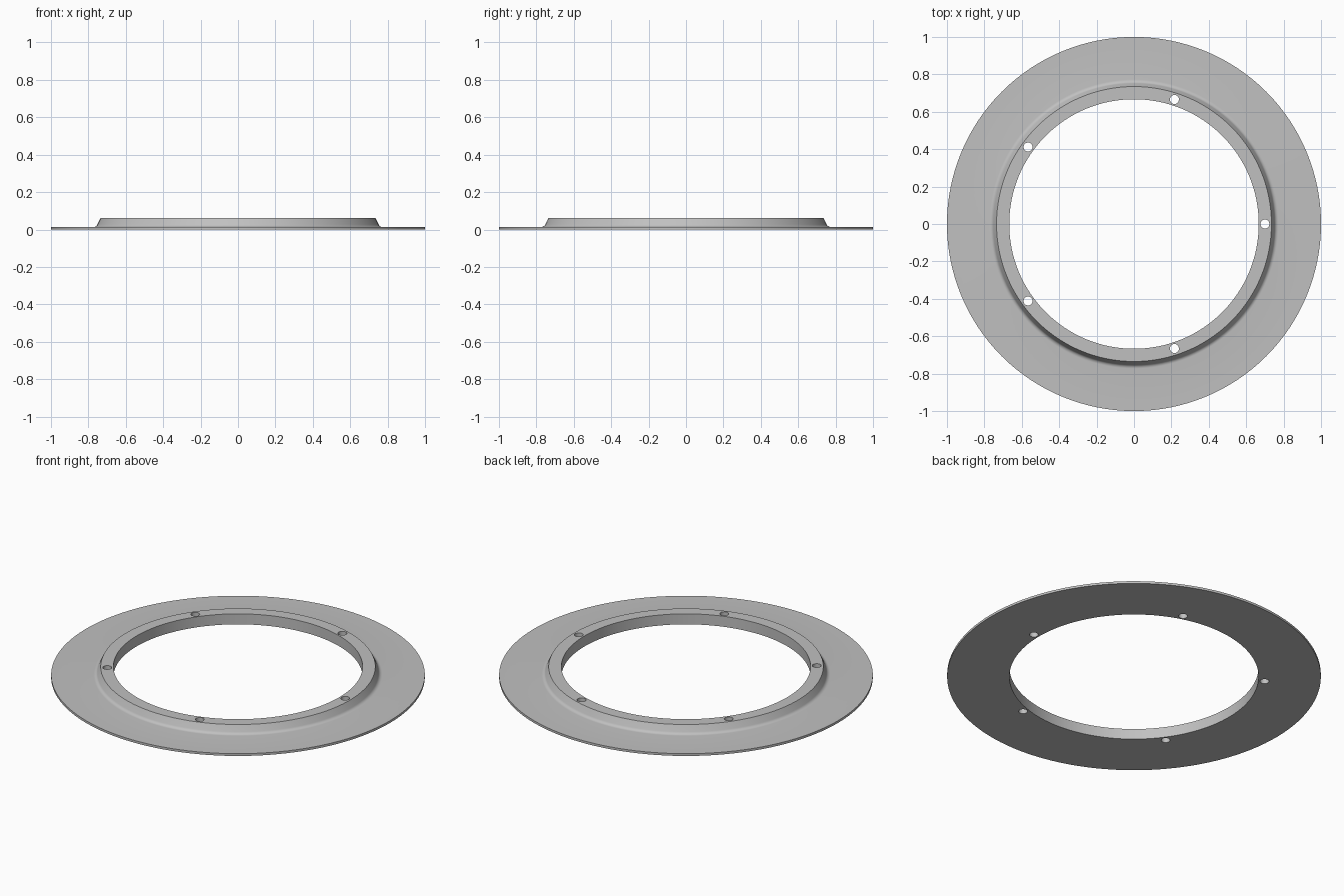
import bpy, bmesh, math

if "Cube" in bpy.data.objects:
    bpy.data.objects.remove(bpy.data.objects["Cube"])

SEG = 128
HOLES = 5

metal = bpy.data.materials.new("grey metal")
metal.diffuse_color = (0.53, 0.53, 0.53, 1)
metal.use_nodes = True
metal.node_tree.nodes["Principled BSDF"].inputs["Base Color"].default_value = metal.diffuse_color

# Closed cross-section (radius, height): bore, raised rim, sloped shoulder, fillet, thin flange
profile = [(0.667, 0.0), (0.667, 0.062), (0.735, 0.062), (0.752, 0.027)]
cx, cz, r = 0.773, 0.037, 0.0235
for i in range(1, 6):
    a = math.radians(205 + (270 - 205) * i / 5)
    profile.append((cx + r * math.cos(a), cz + r * math.sin(a)))
profile += [(1.0, 0.0135), (1.0, 0.0)]

# Flanged ring, lathed around z
bm = bmesh.new()
rings = []
for s in range(SEG):
    a = 2 * math.pi * s / SEG
    rings.append([bm.verts.new((p * math.cos(a), p * math.sin(a), z)) for p, z in profile])
n = len(profile)
for s in range(SEG):
    A, B = rings[s], rings[(s + 1) % SEG]
    for i in range(n):
        j = (i + 1) % n
        bm.faces.new((A[i], A[j], B[j], B[i]))
bmesh.ops.recalc_face_normals(bm, faces=bm.faces)
mesh = bpy.data.meshes.new("flanged_ring")
bm.to_mesh(mesh)
bm.free()
ring = bpy.data.objects.new("flanged_ring", mesh)
bpy.context.collection.objects.link(ring)
mesh.materials.append(metal)

# Bolt holes through the raised rim
for k in range(HOLES):
    a = 2 * math.pi * k / HOLES
    bpy.ops.mesh.primitive_cylinder_add(
        vertices=32, radius=0.024, depth=0.3,
        location=(0.7 * math.cos(a), 0.7 * math.sin(a), 0.03))
    cutter = bpy.context.object
    cutter.name = "hole_cutter"
    cutter.hide_render = True
    cutter.data.materials.append(metal)
    bpy.context.view_layer.objects.active = ring
    mod = ring.modifiers.new("bolt_hole", 'BOOLEAN')
    mod.operation = 'DIFFERENCE'
    mod.solver = 'EXACT'
    mod.object = cutter
    bpy.ops.object.modifier_apply(modifier=mod.name)
    bpy.data.objects.remove(cutter)

# Smooth curved surfaces, keep machined edges crisp
bpy.ops.object.select_all(action='DESELECT')
ring.select_set(True)
bpy.context.view_layer.objects.active = ring
bpy.ops.object.shade_smooth_by_angle(angle=math.radians(30))
